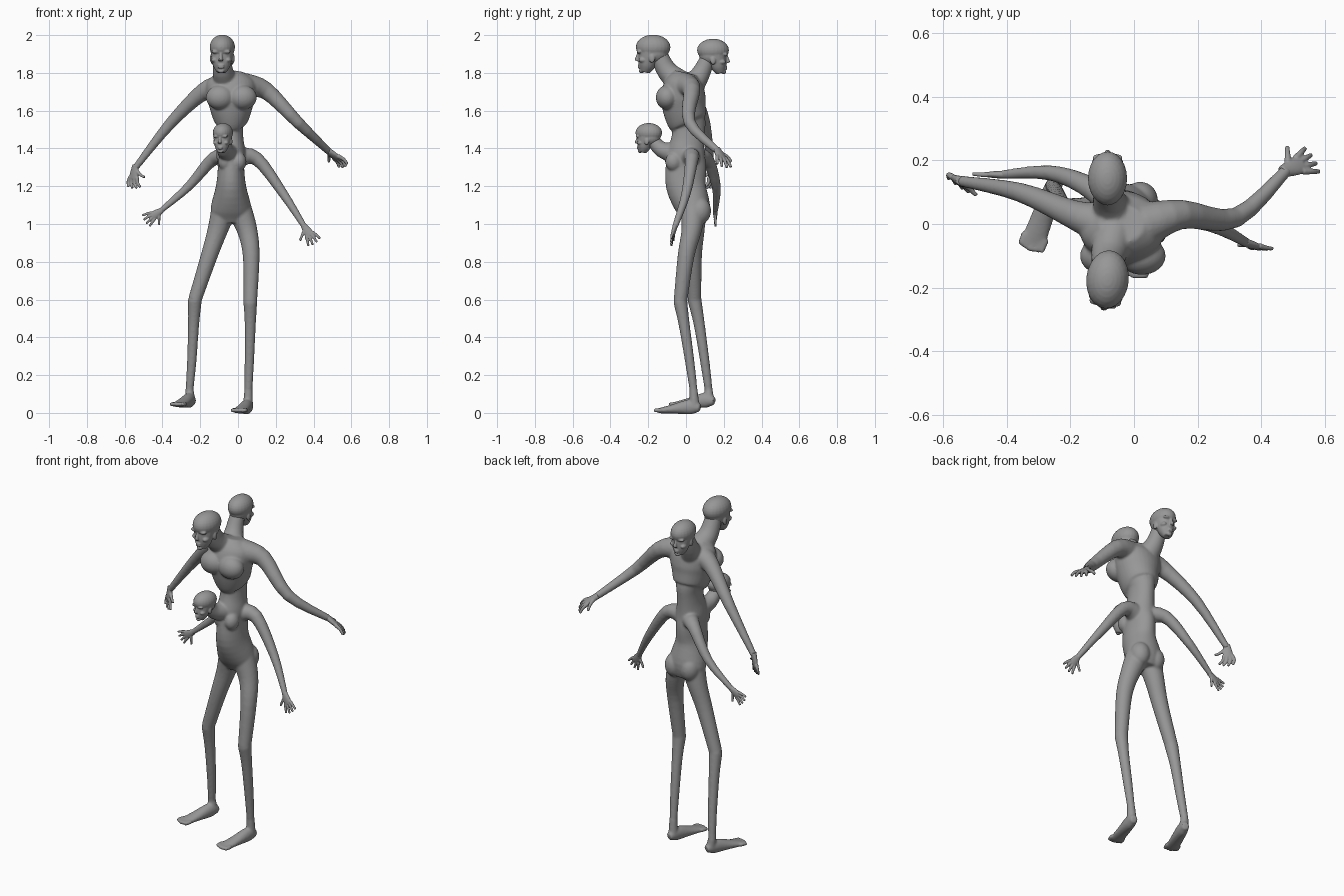
import bpy, bmesh, math
from mathutils import Vector, Matrix

cube = bpy.data.objects.get("Cube")
if cube:
    bpy.data.objects.remove(cube, do_unlink=True)

grey = (0.31, 0.31, 0.31, 1)
skin = bpy.data.materials.new("grey skin")
skin.use_nodes = True
skin.diffuse_color = grey
shader = next(node for node in skin.node_tree.nodes if node.type == 'BSDF_PRINCIPLED')
shader.inputs["Base Color"].default_value = grey
shader.inputs["Roughness"].default_value = 0.7

BACK = Vector((0, 1, 0))
UP = Vector((0, 0, 1))


def spline(rows, steps=4):
    """Round off a path of (x, y, z, width, depth) rows."""
    padded = [rows[0], *rows, rows[-1]]
    smooth = []
    for i in range(len(rows) - 1):
        for k in range(steps):
            t = k / steps
            smooth.append([b + t * ((c - a) + t * ((2 * a - 5 * b + 4 * c - d)
                                                   + t * (3 * b - a - 3 * c + d))) / 2
                           for a, b, c, d in zip(*padded[i:i + 4])])
    return smooth + [rows[-1]]


def tube(bm, sections, ref=BACK, sides=20):
    """Loft ellipses through (point, width, depth) sections."""
    rows = spline([(*point, width, depth) for point, width, depth in sections])
    points = [Vector(row[:3]) for row in rows]
    last = len(rows) - 1
    rings = []
    for i, row in enumerate(rows):
        tangent = (points[min(i + 1, last)] - points[max(i - 1, 0)]).normalized()
        across = ref.cross(tangent).normalized()
        outward = tangent.cross(across)
        ring = []
        for k in range(sides):
            angle = math.tau * k / sides
            ring.append(bm.verts.new(points[i] + across * math.cos(angle) * row[3]
                                     + outward * math.sin(angle) * row[4]))
        rings.append(ring)
    for low, high in zip(rings, rings[1:]):
        for k in range(sides):
            n = (k + 1) % sides
            bm.faces.new((low[k], low[n], high[n], high[k]))
    bm.faces.new(rings[0][::-1])
    bm.faces.new(rings[-1])


def limb(bm, joints, thick, thin, ref=BACK):
    """Round tube that tapers from joint to joint, faster at the root."""
    count = len(joints) - 1
    radii = [thick + (thin - thick) * (i / count) ** .7 for i in range(count + 1)]
    tube(bm, [(Vector(joint), r, r) for joint, r in zip(joints, radii)], ref)


def blob(bm, centre, size):
    matrix = Matrix.Translation(centre) @ Matrix.Diagonal((*size, 1))
    bmesh.ops.create_uvsphere(bm, u_segments=24, v_segments=14, radius=1, matrix=matrix)


def finish(bm, name, voxel, iterations):
    """Fuse the overlapping forms into one soft skin."""
    bmesh.ops.recalc_face_normals(bm, faces=bm.faces)
    mesh = bpy.data.meshes.new(name)
    bm.to_mesh(mesh)
    bm.free()
    mesh.materials.append(skin)
    part = bpy.data.objects.new(name, mesh)
    bpy.context.collection.objects.link(part)
    fuse = part.modifiers.new("fuse", 'REMESH')
    fuse.mode = 'VOXEL'
    fuse.voxel_size = voxel
    fuse.use_smooth_shade = True
    soften = part.modifiers.new("soften", 'SMOOTH')
    soften.factor = 0.5
    soften.iterations = iterations
    return part


def foot(bm, heel, toe):
    """Heel, arch and ball along one line, with five toes in front."""
    heel, toe = Vector(heel), Vector(toe)
    along = (toe - heel).normalized()
    across = UP.cross(along).normalized()
    profile = [(0, .02, .02), (.2, .03, .04), (.6, .036, .025), (.9, .04, .014)]
    tube(bm, [(heel.lerp(toe, f) + UP * (height - .02) / 2, width, height)
              for f, width, height in profile], UP)
    for k in range(-2, 3):
        root = heel.lerp(toe, .82) + across * k * .017
        limb(bm, [root, root + along * (.05 - .004 * abs(k))], .012, .01, UP)


def hand(name, wrist, along, across, curl, size):
    """Palm, four spread fingers and a thumb on the across side."""
    bm = bmesh.new()
    along, curl = Vector(along).normalized(), Vector(curl)
    across = Vector(across)
    across = (across - along * across.dot(along)).normalized()
    normal = along.cross(across)
    tube(bm, [(along * -.02, .018, .016), (along * .03, .028, .014),
              (along * .06, .028, .011)], normal)

    def finger(root, heading, length):
        middle = root + heading.normalized() * length
        tip = middle + (heading + curl).normalized() * length
        limb(bm, [root, middle, tip], .011, .007, normal)

    for k in range(4):
        spread = k - 1.5
        finger(along * .05 + across * spread * .015, along + across * spread * .25,
               .036 - .003 * abs(spread))
    finger(along * .015 + across * .016, along * .6 + across, .033)
    part = finish(bm, name, .0035, 2)
    part.location = wrist
    part.scale = Vector.Fill(3, size)


def head(name, centre, turn, size):
    """Long bald skull over a narrow face."""
    bm = bmesh.new()
    blob(bm, (0, 0, 0), (.067, .092, .066))
    blob(bm, (0, .005, -.03), (.06, .075, .06))
    tube(bm, [(Vector((0, -.045, -.132)), .026, .024), (Vector((0, -.035, -.1)), .045, .043),
              (Vector((0, -.025, -.06)), .055, .055), (Vector((0, -.01, -.02)), .062, .073)])
    limb(bm, [(0, -.078, -.03), (0, -.088, -.072)], .007, .012)    # nose
    for height in (-.096, -.107):                                 # lips
        blob(bm, (0, -.073, height), (.018, .01, .006))
    blob(bm, (0, -.062, -.126), (.018, .014, .012))                # chin
    for side in (-1, 1):
        blob(bm, (side * .028, -.07, -.024), (.024, .014, .01))    # brow
        blob(bm, (side * .038, -.05, -.068), (.016, .024, .014))   # cheekbone
        blob(bm, (side * .058, 0, -.06), (.008, .016, .024))       # ear
    part = finish(bm, name, .004, 5)
    part.location = centre
    part.rotation_euler.z = turn
    part.scale = Vector.Fill(3, size)


# Torso: hips, belly, pinched waist and overhanging ribcage
body = bmesh.new()
torso = [(1.01, .05, .09, .06), (1.08, .04, .108, .09), (1.2, 0, .08, .105),
         (1.3, 0, .07, .108), (1.37, 0, .078, .1), (1.45, .01, .066, .088),
         (1.52, .015, .066, .088), (1.55, .005, .092, .106), (1.62, -.01, .115, .115),
         (1.68, -.015, .13, .118), (1.75, -.01, .13, .1), (1.8, 0, .07, .06)]
tube(body, [(Vector((-.037, y, z)), width, depth) for z, y, width, depth in torso], sides=32)
for side in (-1, 1):
    blob(body, (-.03 + side * .05, .075, 1.07), (.055, .058, .07))   # buttock
    blob(body, (-.035 + side * .06, -.1, 1.67), (.075, .06, .065))   # upper breast
    blob(body, (-.03 + side * .035, -.065, 1.33), (.04, .045, .05))  # lower breast

# Heads and the necks that carry them
for name, neck, thick, thin, centre, turn, size in [
        ("front_head", [(-.06, -.02, 1.74), (-.08, -.1, 1.81), (-.083, -.15, 1.91)],
         .07, .045, (-.083, -.174, 1.936), -.1, 1),
        ("back_head", [(-.06, .03, 1.73), (-.08, .08, 1.8), (-.083, .125, 1.9)],
         .068, .038, (-.083, .143, 1.92), math.pi, .92),
        ("small_head", [(-.04, -.03, 1.37), (-.07, -.13, 1.395), (-.08, -.185, 1.46)],
         .06, .032, (-.08, -.197, 1.483), -.25, .78)]:
    limb(body, neck, thick, thin)
    head(name, centre, turn, size)

# Legs from hip to heel
for thigh, shin, heel, toe in [
        ([(-.07, .04, 1.09), (-.107, .045, .97), (-.153, .04, .83), (-.228, .045, .6)],
         [(-.235, .07, .47), (-.245, .1, .27), (-.257, .12, .12)],
         (-.24, .15, .06), (-.325, -.08, .045)),
        ([(0, .04, 1.09), (.048, .03, .97), (.07, 0, .83), (.065, -.03, .59)],
         [(.065, -.01, .47), (.06, .02, .27), (.055, .04, .12)],
         (.06, .075, .025), (0, -.165, .013))]:
    limb(body, thigh, .07, .036)
    limb(body, [thigh[-1], *shin], .037, .021)
    limb(body, [shin[-1], Vector(heel).lerp(Vector(toe), .12)], .022, .027)
    foot(body, heel, toe)

# Arms with hands, upper pair then lower pair
for name, joints, thick, along, across, curl, size in [
        ("upper_right_hand", [(-.1, 0, 1.72), (-.19, .03, 1.695), (-.36, .1, 1.53),
                              (-.545, .135, 1.295)],
         .07, (-.15, 0, -1), (.7, -.5, 0), (.5, -.6, 0), .95),
        ("upper_left_hand", [(.04, 0, 1.73), (.15, .03, 1.705), (.32, .02, 1.535),
                             (.48, .17, 1.385)],
         .07, (.75, .3, -.6), (-.5, .85, -.2), (0, 0, -.7), 1.05),
        ("lower_right_hand", [(-.04, .03, 1.35), (-.13, .11, 1.345), (-.26, .16, 1.2),
                              (-.415, .155, 1.065)],
         .055, (-.8, 0, -.5), (.5, 0, -.8), (0, .1, -.2), .8),
        ("lower_left_hand", [(0, .02, 1.35), (.1, .03, 1.345), (.24, 0, 1.16),
                             (.355, -.06, .98)],
         .055, (.5, -.2, -.75), (-.7, 0, -.5), (0, .1, -.2), .85)]:
    limb(body, joints, thick, .018 * size)
    hand(name, joints[-1], along, across, curl, size)

finish(body, "body", .006, 8)
